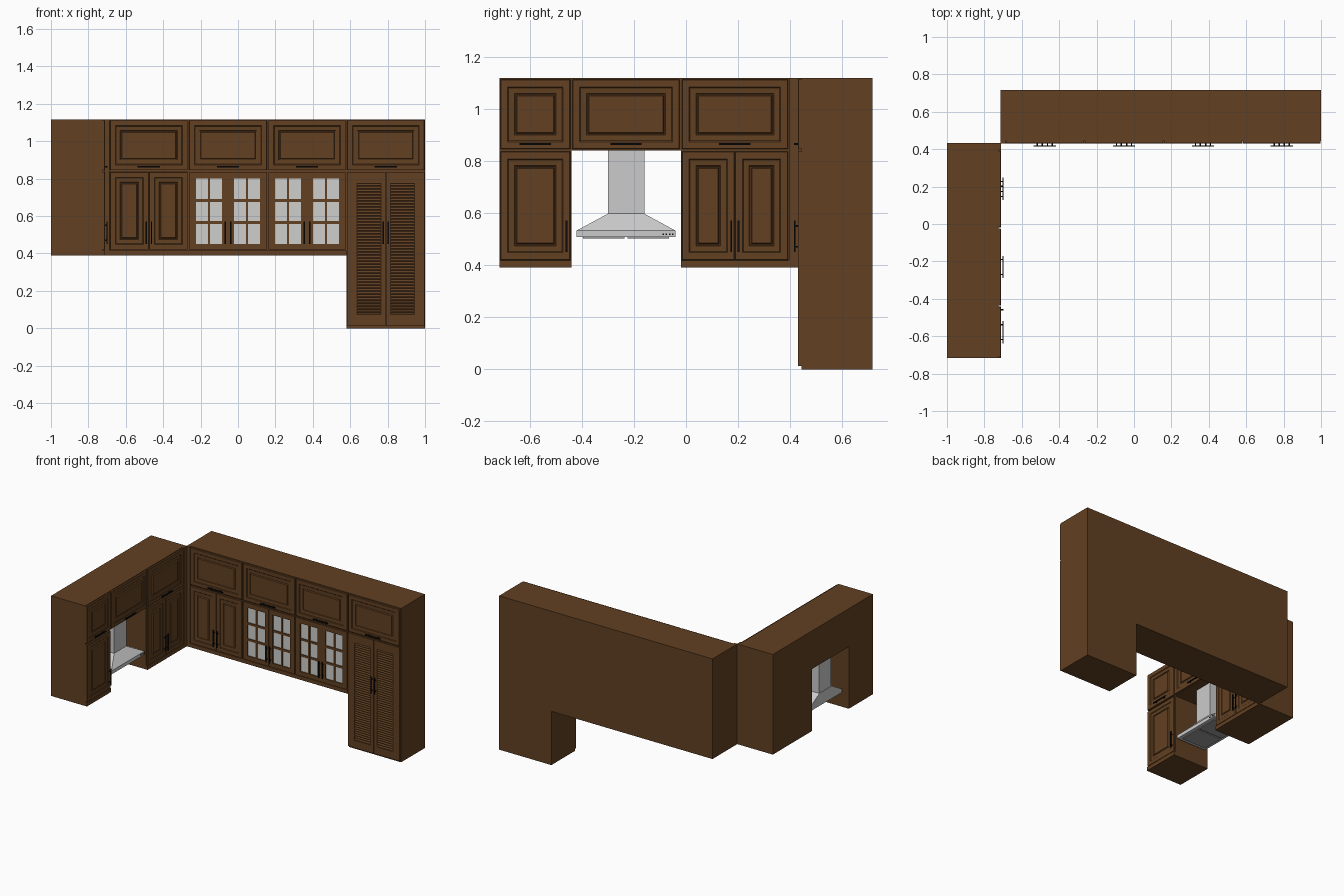
import bpy, bmesh, math
from mathutils import Vector

if "Cube" in bpy.data.objects:
    bpy.data.objects.remove(bpy.data.objects["Cube"])


def material(name, rgb):
    m = bpy.data.materials.new(name)
    m.diffuse_color = (*rgb, 1)
    m.use_nodes = True
    m.node_tree.nodes["Principled BSDF"].inputs["Base Color"].default_value = m.diffuse_color
    return m


WOOD = material("brown_wood", (0.122, 0.052, 0.016))
BLACK = material("black_metal", (0.004, 0.004, 0.004))
STEEL = material("light_steel", (0.60, 0.60, 0.60))
GLASS = material("pale_glass", (0.62, 0.62, 0.61))
FILTER = material("grey_filter", (0.33, 0.33, 0.33))


# Placement: u along the run, d outward from the carcass front, w up
def back_run(u, d, w):
    return Vector((u, 0.443 - d, w))


def left_run(u, d, w):
    return Vector((-0.725 + d, u, w))


def world(x, y, z):
    return Vector((x, y, z))


def finish(name, bm, mat):
    bmesh.ops.recalc_face_normals(bm, faces=bm.faces)
    me = bpy.data.meshes.new(name)
    bm.to_mesh(me)
    bm.free()
    me.materials.append(mat)
    ob = bpy.data.objects.new(name, me)
    bpy.context.collection.objects.link(ob)
    return ob


def loft(bm, rings):
    """Join rings of points and cap both ends."""
    vs = [[bm.verts.new(p) for p in r] for r in rings]
    for a, b in zip(vs, vs[1:]):
        n = len(a)
        for i in range(n):
            bm.faces.new((a[i], a[(i + 1) % n], b[(i + 1) % n], b[i]))
    bm.faces.new(vs[0][::-1])
    bm.faces.new(vs[-1])


def add_box(bm, place, u0, u1, d0, d1, w0, w1):
    loft(bm, [[place(u0, d, w0), place(u1, d, w0), place(u1, d, w1), place(u0, d, w1)]
              for d in (d0, d1)])


def box(name, mat, place, *dims):
    bm = bmesh.new()
    add_box(bm, place, *dims)
    return finish(name, bm, mat)


T = 0.013  # door thickness


def panel_door(name, place, u0, u1, w0, w1):
    """Slab with a moulded frame and a raised centre panel."""
    steps = [(0, 0), (0, T - 0.002), (0.002, T), (0.028, T), (0.032, T - 0.004),
             (0.054, T - 0.005), (0.056, T - 0.009), (0.060, T - 0.009), (0.064, T - 0.002)]
    bm = bmesh.new()
    loft(bm, [[place(u0 + m, d, w0 + m), place(u1 - m, d, w0 + m),
               place(u1 - m, d, w1 - m), place(u0 + m, d, w1 - m)] for m, d in steps])
    finish(name, bm, WOOD)


def frame(bm, place, u0, u1, w0, w1, ml, mr, mb, mt):
    add_box(bm, place, u0, u0 + ml, 0, T, w0, w1)
    add_box(bm, place, u1 - mr, u1, 0, T, w0, w1)
    add_box(bm, place, u0 + ml, u1 - mr, 0, T, w0, w0 + mb)
    add_box(bm, place, u0 + ml, u1 - mr, 0, T, w1 - mt, w1)


def glass_door(name, place, u0, u1, w0, w1, ml, mr):
    """Frame with two by three panes."""
    bm = bmesh.new()
    frame(bm, place, u0, u1, w0, w1, ml, mr, 0.03, 0.035)
    a, b, lo, hi = u0 + ml, u1 - mr, w0 + 0.03, w1 - 0.035
    c = (a + b) / 2
    add_box(bm, place, c - 0.006, c + 0.006, 0.003, T - 0.001, lo, hi)
    for k in (1, 2):
        z = lo + (hi - lo) * k / 3
        add_box(bm, place, a, b, 0.003, T - 0.002, z - 0.008, z + 0.008)
    finish(name, bm, WOOD)
    box(name + "_glass", GLASS, place, a, b, 0.001, 0.005, lo, hi)


def louvre_door(name, place, u0, u1, w0, w1, ml, mr):
    """Frame filled with tilted slats."""
    bm = bmesh.new()
    frame(bm, place, u0, u1, w0, w1, ml, mr, 0.055, 0.06)
    lo, hi, n = w0 + 0.055, w1 - 0.06, 44
    p = (hi - lo) / n
    for i in range(n):
        z = lo + i * p
        prof = [(0.001, z + p * 0.75), (0.001, z + p * 0.98), (T - 0.001, z + p * 0.35), (T - 0.001, z + p * 0.1)]
        loft(bm, [[place(u, d, w) for d, w in prof] for u in (u0 + ml, u1 - mr)])
    finish(name, bm, WOOD)


def handle(name, place, u, w, vertical):
    """Slim bar on two posts."""
    bm = bmesh.new()
    L, t = 0.06, 0.0035
    if vertical:
        add_box(bm, place, u - t, u + t, T + 0.009, T + 0.015, w - L, w + L)
        for s in (-0.04, 0.04):
            add_box(bm, place, u - t, u + t, T, T + 0.01, w + s - t, w + s + t)
    else:
        add_box(bm, place, u - L, u + L, T + 0.009, T + 0.015, w - t, w + t)
        for s in (-0.04, 0.04):
            add_box(bm, place, u + s - t, u + s + t, T, T + 0.01, w - t, w + t)
    finish(name, bm, BLACK)


G = 0.004  # gap beside doors


def column(tag, place, u0, u1, kind, w0=0.42):
    """Flap door on top, doors of the given kind below."""
    c = (u0 + u1) / 2
    panel_door(tag + "_top_door", place, u0 + G, u1 - G, 0.845, 1.112)
    handle(tag + "_top_handle", place, c, 0.864, False)
    if kind == "none":
        return
    if kind == "single":
        panel_door(tag + "_door", place, u0 + G, u1 - G, w0, 0.835)
        handle(tag + "_handle", place, u1 - 0.018, 0.51, True)
        return
    for side, a, b in (("left", u0 + G, c - 0.001), ("right", c + 0.001, u1 - G)):
        name = tag + "_" + side + "_door"
        outer, inner = {"glass": (0.036, 0.03), "louvre": (0.052, 0.024)}.get(kind, (0, 0))
        ml, mr = (outer, inner) if side == "left" else (inner, outer)
        if kind == "glass":
            glass_door(name, place, a, b, w0, 0.835, ml, mr)
        elif kind == "louvre":
            louvre_door(name, place, a, b, w0, 0.835, ml, mr)
        else:
            panel_door(name, place, a, b, w0, 0.835)
        handle(tag + "_" + side + "_handle", place, c + (-0.014 if side == "left" else 0.014), 0.51, True)


# Carcasses
TOP = 1.117
box("back_wall_cabinets", WOOD, world, -0.714, 0.58, 0.443, 0.716, 0.39, TOP)
box("tall_cabinet", WOOD, world, 0.58, 1.0, 0.443, 0.716, 0.0, TOP)
box("left_end_cabinet", WOOD, world, -1.0, -0.725, -0.716, -0.44, 0.39, TOP)
box("hood_cabinet", WOOD, world, -1.0, -0.725, -0.44, -0.02, 0.84, TOP)
box("left_corner_cabinet", WOOD, world, -1.0, -0.725, -0.02, 0.432, 0.39, TOP)

# Corner fillers and the bottom rails under the doors
box("back_filler", WOOD, back_run, -0.714, -0.688, 0, T, 0.39, TOP)
box("left_filler", WOOD, left_run, 0.395, 0.432, 0, T, 0.39, TOP)
box("back_bottom_rail", WOOD, back_run, -0.688, 0.58, 0, T, 0.39, 0.417)
box("left_end_bottom_rail", WOOD, left_run, -0.716, -0.44, 0, T, 0.39, 0.417)
box("left_corner_bottom_rail", WOOD, left_run, -0.02, 0.395, 0, T, 0.39, 0.417)

# Doors of both runs
column("back_first", back_run, -0.688, -0.265, "pair")
column("back_second", back_run, -0.265, 0.158, "glass")
column("back_third", back_run, 0.158, 0.58, "glass")
column("tall", back_run, 0.58, 1.0, "louvre", 0.012)
column("left_end", left_run, -0.716, -0.44, "single")
column("left_hood", left_run, -0.44, -0.02, "none")
column("left_corner", left_run, -0.02, 0.395, "pair")


# Range hood: band, sloping canopy, chimney
def rect(x0, x1, y0, y1, z):
    return [(x0, y0, z), (x1, y0, z), (x1, y1, z), (x0, y1, z)]


bm = bmesh.new()
loft(bm, [rect(-0.96, -0.722, -0.42, -0.04, 0.507), rect(-0.96, -0.722, -0.42, -0.04, 0.532),
          rect(-0.96, -0.785, -0.30, -0.16, 0.597)])
finish("hood_canopy", bm, STEEL)
box("hood_chimney", STEEL, world, -0.955, -0.785, -0.30, -0.16, 0.595, 0.842)
for i, y in enumerate((-0.395, -0.225)):
    box(f"hood_filter_{i + 1}", FILTER, world, -0.94, -0.745, y, y + 0.16, 0.502, 0.508)
for i in range(4):
    y = -0.09 + i * 0.012
    box(f"hood_button_{i + 1}", BLACK, world, -0.723, -0.719, y, y + 0.006, 0.516, 0.522)
